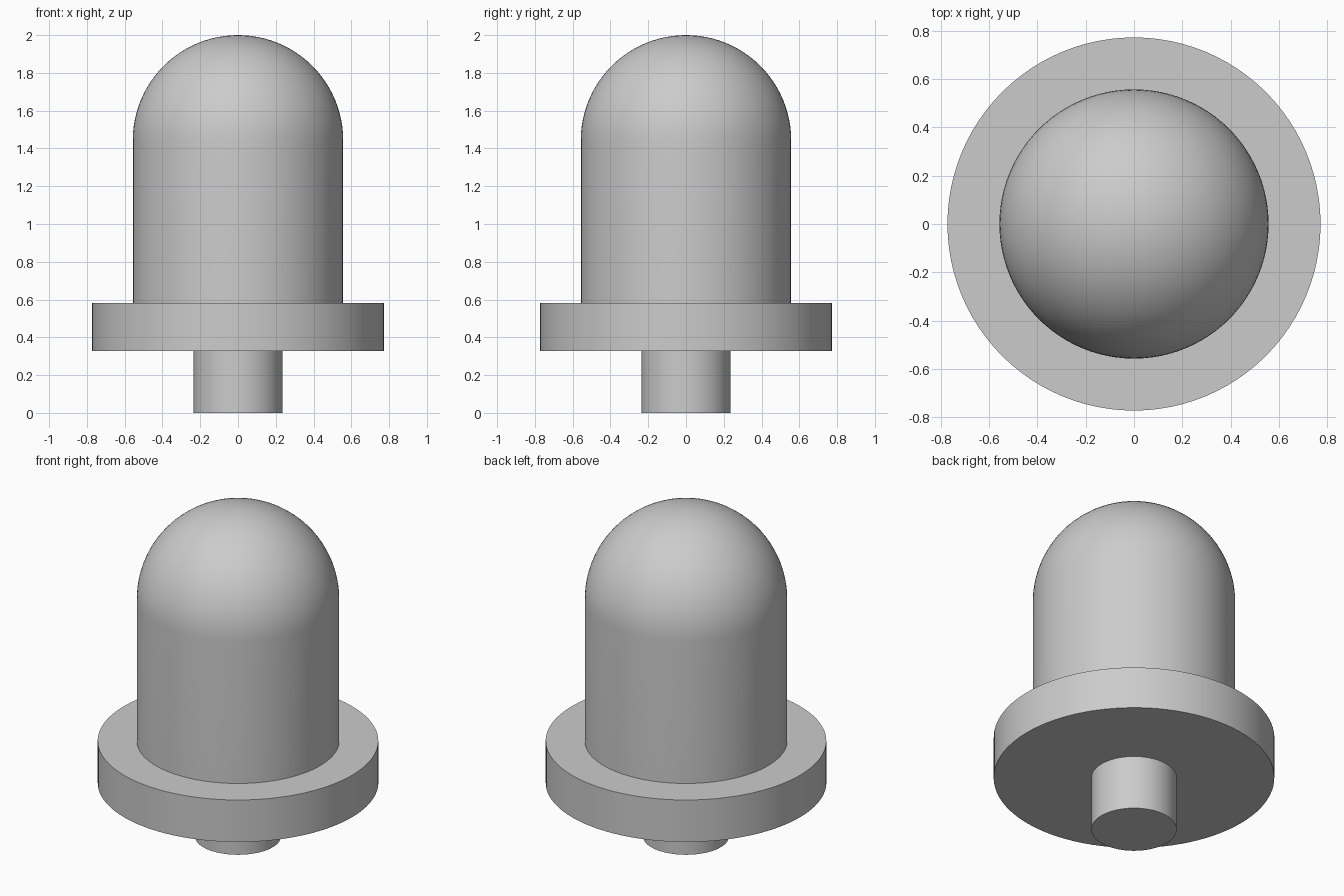
import bpy
import bmesh
from math import sin, cos, pi, radians

if "Cube" in bpy.data.objects:
    bpy.data.objects.remove(bpy.data.objects["Cube"], do_unlink=True)

SEGMENTS = 96
BODY_R, FLANGE_R, STEM_R = 0.557, 0.772, 0.235
FLANGE_BOTTOM, FLANGE_TOP, HEIGHT = 0.328, 0.583, 2.0

grey = bpy.data.materials.new("plain grey")
grey.use_nodes = True
colour = (0.6, 0.6, 0.6, 1.0)
grey.diffuse_color = colour
grey.node_tree.nodes["Principled BSDF"].inputs["Base Color"].default_value = colour


def lathe(name, profile):
    """Turn a (radius, height) profile around the z axis."""
    bm = bmesh.new()
    verts = [bm.verts.new((r, 0, z)) for r, z in profile]
    edges = [bm.edges.new(pair) for pair in zip(verts, verts[1:])]
    bmesh.ops.spin(bm, geom=verts + edges, cent=(0, 0, 0), axis=(0, 0, 1),
                   angle=2 * pi, steps=SEGMENTS, use_merge=False)
    bmesh.ops.remove_doubles(bm, verts=bm.verts[:], dist=0.0001)
    bmesh.ops.recalc_face_normals(bm, faces=bm.faces[:])
    mesh = bpy.data.meshes.new(name)
    bm.to_mesh(mesh)
    bm.free()
    mesh.materials.append(grey)
    obj = bpy.data.objects.new(name, mesh)
    bpy.context.collection.objects.link(obj)
    bpy.ops.object.select_all(action="DESELECT")
    obj.select_set(True)
    bpy.context.view_layer.objects.active = obj
    bpy.ops.object.shade_smooth_by_angle(angle=radians(30))
    return obj


# Stem under the flange
lathe("stem", [(0, 0), (STEM_R, 0), (STEM_R, FLANGE_BOTTOM), (0, FLANGE_BOTTOM)])

# Wide flat flange
lathe("flange", [(0, FLANGE_BOTTOM), (FLANGE_R, FLANGE_BOTTOM),
                 (FLANGE_R, FLANGE_TOP), (0, FLANGE_TOP)])

# Cylindrical body with a hemispherical top
RINGS = 24
dome = [(BODY_R * cos(i * pi / 2 / RINGS),
         HEIGHT - BODY_R + BODY_R * sin(i * pi / 2 / RINGS)) for i in range(RINGS)]
lathe("domed_body", [(0, FLANGE_TOP), (BODY_R, FLANGE_TOP)] + dome + [(0, HEIGHT)])
